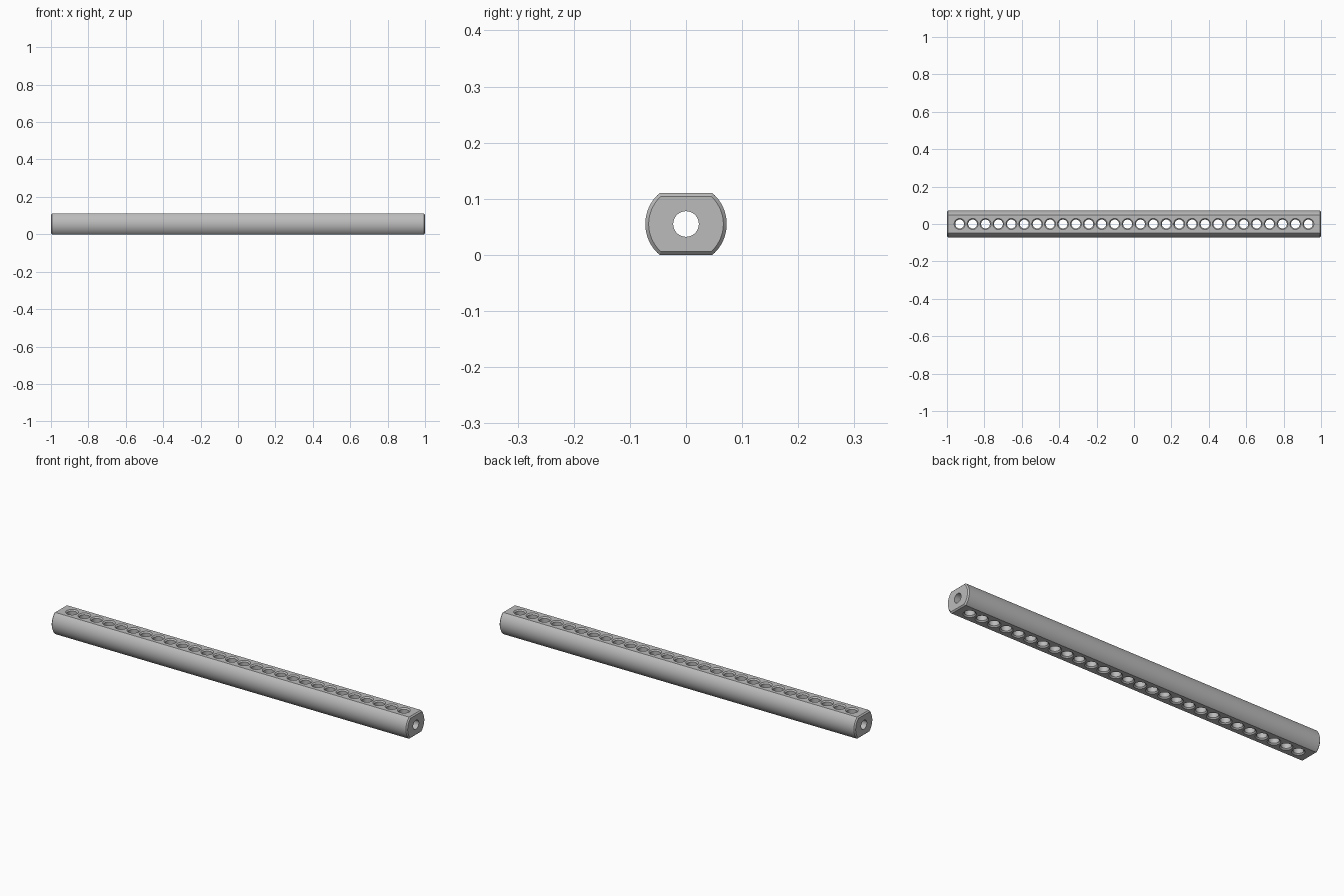
import bpy, bmesh, math
from mathutils import Matrix, Vector

if "Cube" in bpy.data.objects:
    bpy.data.objects.remove(bpy.data.objects["Cube"], do_unlink=True)

HALF_LEN, RADIUS, HALF_H, BEVEL = 1.0, 0.0725, 0.055, 0.006
HOLES, FIRST_HOLE, HOLE_R, BORE_R = 28, 0.932, 0.0237, 0.0229

steel = bpy.data.materials.new("grey steel")
steel.use_nodes = True
GREY = (0.5, 0.5, 0.5, 1)
steel.diffuse_color = GREY
steel.node_tree.nodes["Principled BSDF"].inputs["Base Color"].default_value = GREY


def loft(bm, rings):
    """Skin a list of point rings and cap both ends."""
    rows = [[bm.verts.new(p) for p in ring] for ring in rings]
    n = len(rows[0])
    for a, b in zip(rows, rows[1:]):
        for i in range(n):
            j = (i + 1) % n
            bm.faces.new((a[i], a[j], b[j], b[i]))
    bm.faces.new(rows[0][::-1])
    bm.faces.new(rows[-1])


def make_object(name, bm):
    bmesh.ops.recalc_face_normals(bm, faces=bm.faces)
    mesh = bpy.data.meshes.new(name)
    bm.to_mesh(mesh)
    bm.free()
    mesh.materials.append(steel)
    obj = bpy.data.objects.new(name, mesh)
    bpy.context.collection.objects.link(obj)
    return obj


def bar_section(x, inset, steps=24):
    """Circle with the top and bottom cut flat."""
    r, h = RADIUS - inset, HALF_H - inset
    limit = math.asin(h / r)
    angles = [limit * (2 * i / steps - 1) for i in range(steps + 1)]
    angles += [a + math.pi for a in angles]
    return [Vector((x, r * math.cos(a), HALF_H + r * math.sin(a))) for a in angles]


def circle(r, z, n=32):
    return [Vector((r * math.cos(math.tau * i / n), r * math.sin(math.tau * i / n), z))
            for i in range(n)]


# Bar with chamfered ends
bm = bmesh.new()
loft(bm, [bar_section(-HALF_LEN, BEVEL), bar_section(-HALF_LEN + BEVEL, 0),
          bar_section(HALF_LEN - BEVEL, 0), bar_section(HALF_LEN, BEVEL)])
bar = make_object("perforated_bar", bm)

# Row of countersunk cross holes
bm = bmesh.new()
profile = [(HOLE_R + 2 * BEVEL, -HALF_H - BEVEL), (HOLE_R, -HALF_H + BEVEL),
           (HOLE_R, HALF_H - BEVEL), (HOLE_R + 2 * BEVEL, HALF_H + BEVEL)]
for i in range(HOLES):
    x = FIRST_HOLE * (2 * i / (HOLES - 1) - 1)
    move = Matrix.Translation((x, 0, HALF_H))
    loft(bm, [[move @ p for p in circle(r, z)] for r, z in profile])
hole_cutter = make_object("hole_cutter", bm)

# Bore along the whole length
bm = bmesh.new()
turn = Matrix.Translation((0, 0, HALF_H)) @ Matrix.Rotation(math.pi / 2, 4, "Y")
loft(bm, [[turn @ p for p in circle(BORE_R, z)] for z in (-1.1, 1.1)])
bore_cutter = make_object("bore_cutter", bm)

# Cut, then shade the round faces smooth
bpy.ops.object.select_all(action="DESELECT")
bar.select_set(True)
bpy.context.view_layer.objects.active = bar
for cutter in (bore_cutter, hole_cutter):
    cutter.hide_render = True
    mod = bar.modifiers.new(cutter.name, "BOOLEAN")
    mod.operation, mod.solver, mod.object = "DIFFERENCE", "EXACT", cutter
    bpy.ops.object.modifier_apply(modifier=mod.name)
    bpy.data.objects.remove(cutter, do_unlink=True)
bpy.ops.object.shade_smooth_by_angle(angle=math.radians(30))
